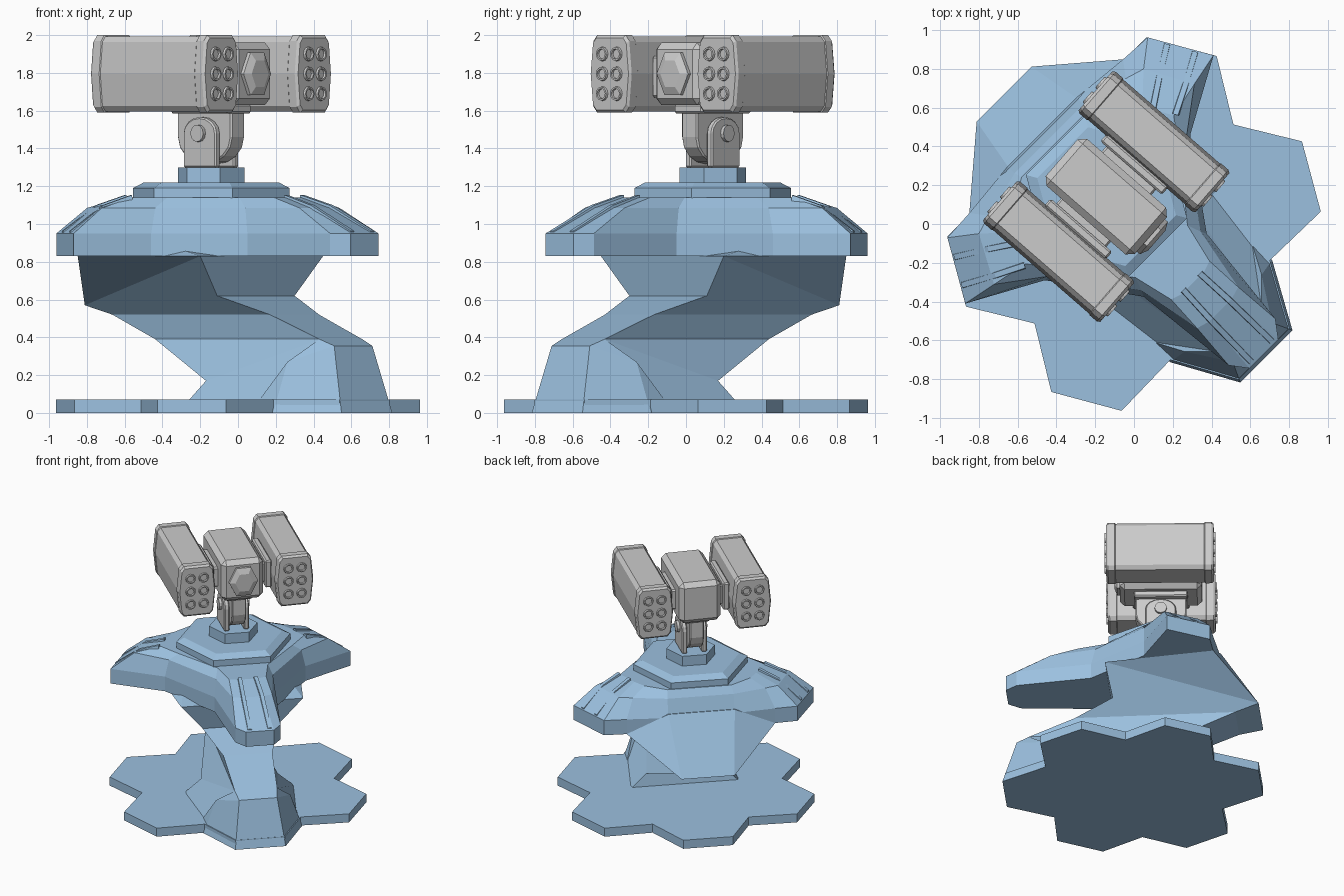
import bpy, bmesh
from math import radians, sin, cos, pi
from mathutils import Matrix

if "Cube" in bpy.data.objects:
    bpy.data.objects.remove(bpy.data.objects["Cube"])

blue = bpy.data.materials.new("blue_paint")
blue.diffuse_color = (0.33, 0.53, 0.74, 1)
blue.use_nodes = True
blue.node_tree.nodes["Principled BSDF"].inputs["Base Color"].default_value = blue.diffuse_color
BASE = Matrix.Rotation(radians(-45), 4, 'Z')                 # base faces the diagonal
GUN = Matrix.Translation((-.143, .141, 0)) @ Matrix.Rotation(radians(-41), 4, 'Z')


def make(name, verts, faces, frame, mat=None, bevel=0):
    me = bpy.data.meshes.new(name)
    me.from_pydata(verts, [], faces)
    bm = bmesh.new()
    bm.from_mesh(me)
    bmesh.ops.recalc_face_normals(bm, faces=bm.faces)
    bm.to_mesh(me)
    bm.free()
    ob = bpy.data.objects.new(name, me)
    ob.matrix_world = frame
    bpy.context.collection.objects.link(ob)
    if mat:
        me.materials.append(mat)
    if bevel:
        b = ob.modifiers.new("bevel", 'BEVEL')
        b.width, b.segments = bevel, 1
    return ob


def loft(name, rings, frame, mat=None, bevel=0, closed=False):
    n, m = len(rings[0]), len(rings)
    faces = [(i * n + j, i * n + (j + 1) % n, (i + 1) % m * n + (j + 1) % n, (i + 1) % m * n + j)
             for i in range(m if closed else m - 1) for j in range(n)]
    if not closed:
        faces += [tuple(range(n)), tuple(range((m - 1) * n, m * n))]
    return make(name, [p for r in rings for p in r], faces, frame, mat, bevel)


def box(name, c, s, frame, bevel=0):
    ring = lambda z: [(c[0] + a * s[0] / 2, c[1] + b * s[1] / 2, z)
                      for a, b in ((-1, -1), (1, -1), (1, 1), (-1, 1))]
    return loft(name, [ring(c[2] - s[2] / 2), ring(c[2] + s[2] / 2)], frame, None, bevel)


def hexagon(r, z, cx=-.2):
    return [(cx + r * cos(radians(30 + 60 * k)), r * sin(radians(30 + 60 * k)), z) for k in range(6)]


# six-lobed ground plate
star = []
for k in range(6):
    for r, a in ((.965, -11.2), (.965, 11.2), (.725, 30)):
        t = radians(60 * k + a)
        star.append((r * cos(t), r * sin(t)))
loft("ground_plate", [[(x, y, z) for x, y in star] for z in (0, .07)], BASE, blue)

# zigzag column: half the points, mirrored; capitals are the mirrored side
P = dict(a=(.965, .19, 0), b=(.863, .143, .355), c=(.635, .372, 0), d=(.65, .28, .27),
         e=(.77, .16, .39), f=(.424, .184, .52), g=(.134, .29, .62), h=(.177, .46, .83),
         i=(-.64, .56, .83), j=(-.947, .2, .57), k=(-.77, .17, .52), l=(-.46, .16, .39),
         m=(.05, .29, .17), n=(.03, .42, .05), o=(.5, .36, .05), p=(-.67, .25, .98))
P.update({q.upper(): (x, -y, z) for q, (x, y, z) in list(P.items())})
sides = "acdb bde cod doe eonm eml elkf hij hjkfg ijp hip".split()
cross = [q + r + r.upper() + q.upper() for q, r in "ab be ef fg gh jp jk kl lm mn hp no oc ca".split()]
keys = list(P)
make("column", list(P.values()),
     [[keys.index(q) for q in f] for f in sides + [s.upper() for s in sides] + cross], BASE, blue)

# three-armed deck
low = [(.947, .105), (.86, .17), (.3, .23), (-.12, .53), (-.325, .905), (-.63, .73), (-.64, .56), (-.67, .25)]
mid = [(.63, .08), (.61, .15), (.27, .215), (-.12, .5), (-.29, .73), (-.53, .6), (-.56, .5), (-.62, .25)]
top = [(.43, .08), (.41, .14), (.2, .19), (-.1, .43), (-.25, .54), (-.4, .46), (-.48, .4), (-.58, .24)]
full = lambda h, z: [(x, y, z) for x, y in h] + [(x, -y, z) for x, y in reversed(h)]
loft("deck", [full(low, .83), full(low, .95), full(mid, 1.085), full(top, 1.14)], BASE, blue)

# raised ribs along each arm
for k, shift in ((0, (.93, .63, .42)), (1, (.94, .76, .6)), (2, (.94, .76, .6))):
    frame = BASE @ Matrix.Rotation(radians(120 * k), 4, 'Z')
    for s in (-1, 1):
        rings = []
        for r, w, z in zip(shift, (.075, .07, .06), (.95, 1.085, 1.14)):
            y = s * w
            rings.append([(r, y - .022, z - .03), (r, y + .022, z - .03),
                          (r, y + .014, z + .014), (r, y - .014, z + .014)])
        loft("arm_rib", rings, frame, blue)

# hexagonal turntable and pedestal
loft("turntable", [hexagon(.43, 1.12), hexagon(.43, 1.19), hexagon(.37, 1.22)], BASE, blue)
loft("pedestal", [hexagon(.182, 1.2), hexagon(.182, 1.3)], BASE, blue)


def plate(name, half, z0, z1, y, t, up, bevel=.008):
    # upright plate with one rounded end
    s = 1 if up else -1
    prof = [(half, z0), (half, z1)]
    prof += [(half * cos(a * pi / 8), z1 + s * half * .75 * sin(a * pi / 8)) for a in range(1, 8)]
    prof += [(-half, z1), (-half, z0)]
    loft(name, [[(x, yy, z) for x, z in prof] for yy in (y - t / 2, y + t / 2)], GUN, None, bevel)


def disc(name, c, r, h, n=12):
    loft(name, [[(c[0] + r * cos(2 * pi * k / n), c[1] + d, c[2] + r * sin(2 * pi * k / n))
                 for k in range(n)] for d in (-h / 2, h / 2)], GUN)


# swivel bracket
for s in (-1, 1):
    plate("bracket_cheek", .115, 1.3, 1.48, s * .075, .04, True)
    disc("pivot_bolt", (0, s * .1, 1.48), .045, .03)
plate("bracket_tongue", .19, 1.63, 1.46, 0, .11, False)
box("bracket_cap", (0, 0, 1.61), (.40, .2, .05), GUN, .01)

# sensor head with hexagonal nose
box("head", (0, 0, 1.795), (.61, .32, .33), GUN, .035)
hx = lambda x, r: [(x, .85 * r * cos(k * pi / 3), 1.795 + r * sin(k * pi / 3)) for k in range(6)]
loft("head_nose", [hx(.29, .13), hx(.325, .13), hx(.345, .08)], GUN)


def section(x, cy, k):
    q = [(.1, .205), (.125, .175), (.1425, 0), (.125, -.175), (.1, -.205)]
    q += [(-a, b) for a, b in reversed(q)]
    return [(x, cy + a * k, 1.795 + b * k) for a, b in q]


# launcher pods on both sides
for s in (-1, 1):
    cy = s * .375
    loft("pod", [section(x, cy, k) for x, k in ((-.4, .93), (-.385, 1), (-.335, 1), (-.33, .97), (.33, .97),
                                                (.335, 1), (.385, 1), (.4, .93))], GUN)
    box("pod_mount_inner", (0, s * .175, 1.78), (.34, .06, .16), GUN, .01)
    box("pod_mount_outer", (0, s * .22, 1.78), (.42, .05, .22), GUN, .01)
    for e in (-1, 1):
        for ty in (-.05, .05):
            for tz in (-.105, 0, .105):
                rings = []
                for r, x in ((.04, .395), (.036, .412), (.027, .412), (.024, .395)):
                    rings.append([(e * x, cy + ty + r * cos(k * pi / 6), 1.795 + tz + r * sin(k * pi / 6))
                                  for k in range(12)])
                loft("tube_ring", rings, GUN, closed=True)
